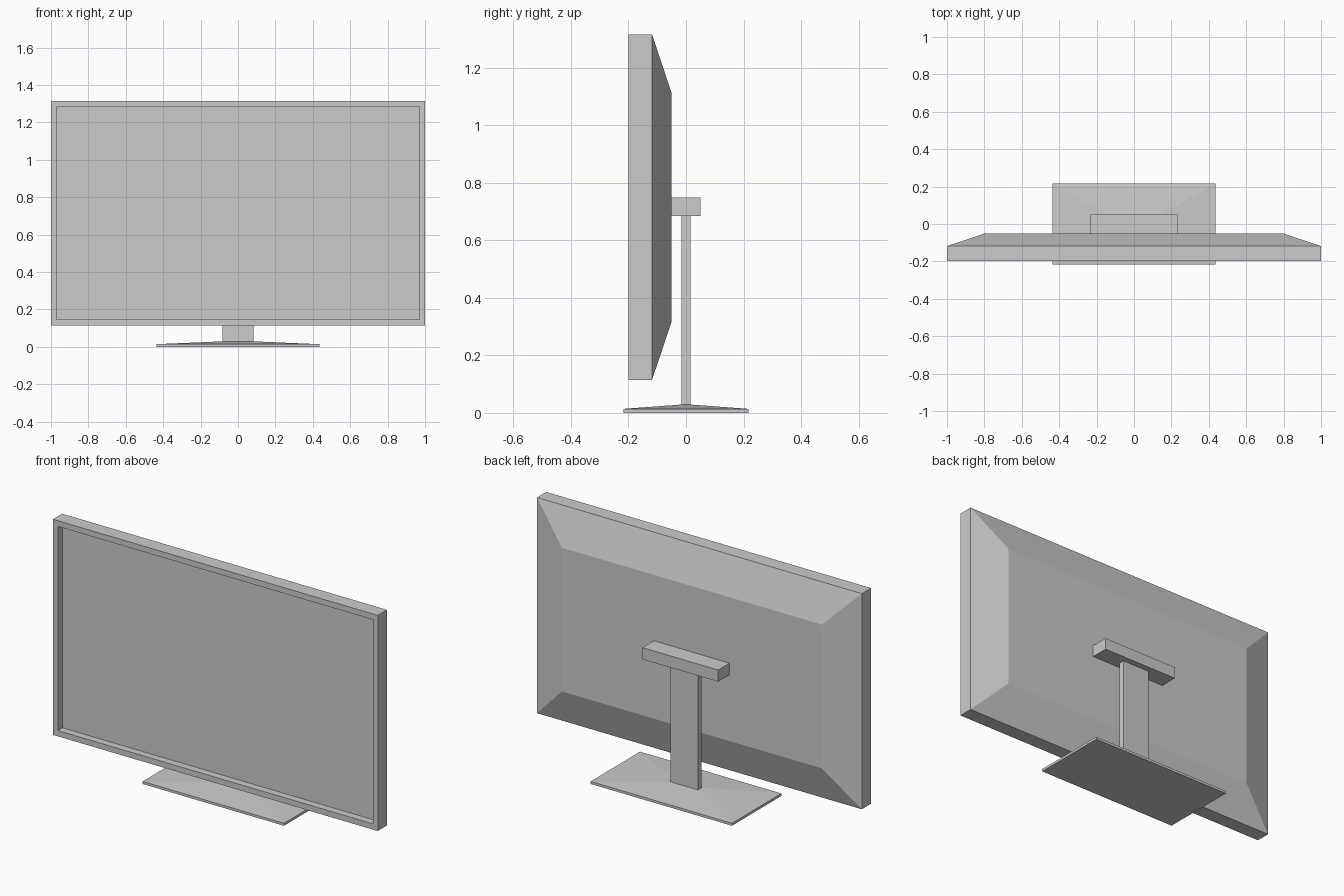
import bpy, bmesh
from mathutils import Vector

if "Cube" in bpy.data.objects:
    bpy.data.objects.remove(bpy.data.objects["Cube"])


def loft(name, rings, axis):
    """Skin rectangles (half_u, half_v, position) along an axis; cap both ends."""
    bm = bmesh.new()
    prev = first = None
    for hu, hv, p, cu, cv in rings:
        ring = []
        for su, sv in ((-1, -1), (1, -1), (1, 1), (-1, 1)):
            u, v = cu + su * hu, cv + sv * hv
            ring.append(bm.verts.new(Vector((u, p, v) if axis == 'Y' else (u, v, p))))
        if prev:
            for i in range(4):
                j = (i + 1) % 4
                bm.faces.new((prev[i], prev[j], ring[j], ring[i]))
        first = first or ring
        prev = ring
    bm.faces.new(first)
    bm.faces.new(prev)
    bmesh.ops.recalc_face_normals(bm, faces=bm.faces)
    mesh = bpy.data.meshes.new(name)
    bm.to_mesh(mesh)
    bm.free()
    obj = bpy.data.objects.new(name, mesh)
    bpy.context.collection.objects.link(obj)
    return obj


# Screen housing: recessed display, bezel, rim and tapered back, front to rear
ZC = 0.715
loft("screen_housing", [(hx, hz, y, 0, ZC) for hx, hz, y in (
    (0.97, 0.568, -0.158),
    (0.97, 0.568, -0.199),
    (1.0, 0.6, -0.199),
    (1.0, 0.6, -0.118),
    (0.8, 0.4, -0.051),
)], 'Y')

# Foot plate with a shallow slope up to the neck
loft("foot_plate", [(hx, hy, z, 0, 0) for hx, hy, z in (
    (0.435, 0.217, 0.0),
    (0.435, 0.217, 0.014),
    (0.084, 0.016, 0.029),
)], 'Z')

# Neck and mounting block
loft("neck", [(0.084, 0.016, z, 0, 0) for z in (0.029, 0.684)], 'Z')
loft("mount_block", [(0.233, 0.05, z, 0, 0) for z in (0.684, 0.749)], 'Z')
